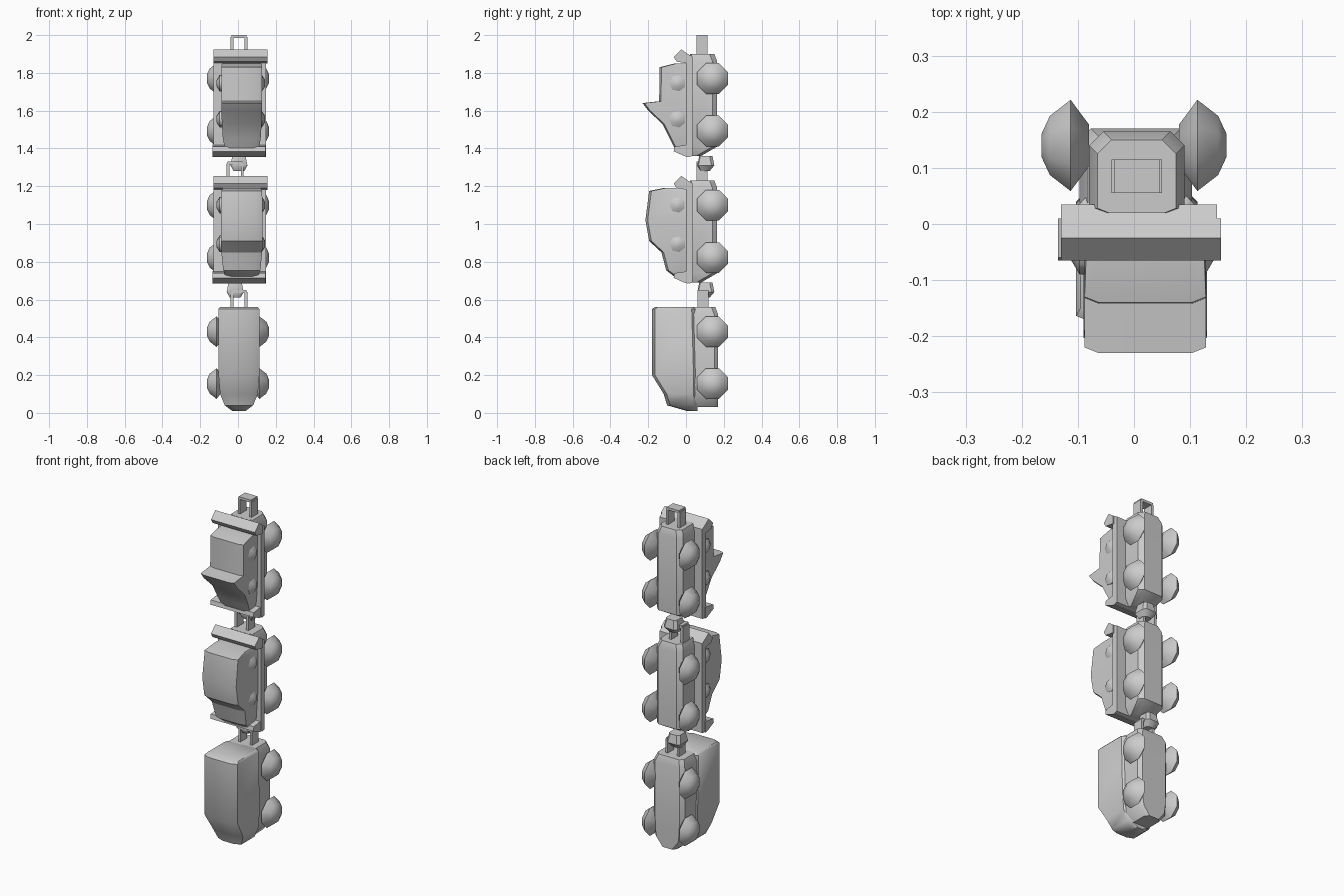
import bpy, bmesh, math

if "Cube" in bpy.data.objects:
    bpy.data.objects.remove(bpy.data.objects["Cube"])


def finish(name, bm, angle=40):
    bmesh.ops.recalc_face_normals(bm, faces=bm.faces)
    me = bpy.data.meshes.new(name)
    bm.to_mesh(me)
    bm.free()
    ob = bpy.data.objects.new(name, me)
    bpy.context.collection.objects.link(ob)
    bpy.ops.object.select_all(action='DESELECT')
    ob.select_set(True)
    bpy.context.view_layer.objects.active = ob
    bpy.ops.object.shade_smooth_by_angle(angle=math.radians(angle))
    return ob


def skin(name, rings, angle=40):
    """Bridge successive closed rings of points and cap both ends."""
    bm = bmesh.new()
    vs = [[bm.verts.new(p) for p in r] for r in rings]
    n = len(vs[0])
    for a, b in zip(vs, vs[1:]):
        for i in range(n):
            bm.faces.new((a[i], a[(i + 1) % n], b[(i + 1) % n], b[i]))
    bm.faces.new(vs[0])
    bm.faces.new(vs[-1])
    return finish(name, bm, angle)


def loft(name, sections, cx=0.0, cf=0.03, cb=0.02, angle=40):
    """Sections (z, half width, y front, y back) with chamfered corners."""
    rings = []
    for z, w, f, b in sections:
        rings.append([(cx + x, y, z) for x, y in (
            (-w, f + cf * .4), (-w + cf, f), (w - cf, f), (w, f + cf * .4),
            (w, b - cb), (w - cb, b), (-w + cb, b), (-w, b - cb))])
    return skin(name, rings, angle)


def extrude(name, profile, x0, x1):
    """Side profile (y, z) swept along x."""
    return skin(name, [[(x, y, z) for y, z in profile] for x in (x0, x1)], 30)


def lathe_x(name, profile, y, z, side, cx=0.0, n=8):
    rings = [[(cx + side * x, y + r * math.cos(2 * math.pi * (i + .5) / n),
               z + r * math.sin(2 * math.pi * (i + .5) / n)) for i in range(n)]
             for x, r in profile]
    return skin(name, rings, 55)


def box(name, x0, x1, y0, y1, z0, z1):
    return extrude(name, [(y0, z0), (y1, z0), (y1, z1), (y0, z1)], x0, x1)


WHEEL = [(.08, .04), (.113, .088), (.15, .057), (.165, .022)]
SMALL_WHEEL = [(.09, .045), (.112, .045), (.128, .018)]


def wheels(car, zs):
    for z in zs:
        for s in (-1, 1):
            lathe_x(car + "_wheel", WHEEL, .14, z, s)


def coupling_loop(car, x, y, z):
    # square ring standing on the end of a car
    box(car + "_loop_left", x - .045, x - .03, y - .03, y + .03, z, z + .09)
    box(car + "_loop_right", x + .03, x + .045, y - .03, y + .03, z, z + .09)
    box(car + "_loop_bar", x - .04, x + .04, y - .03, y + .03, z + .085, z + .1)


def coupling_hook(car, x, y, z):
    # tapered knob hanging below a car, with its pin
    loft(car + "_hook", [(z - .06, .028, y - .025, y + .025),
                         (z - .03, .045, y - .04, y + .05),
                         (z + .02, .035, y - .03, y + .04)], x, .015, .015)


# lead engine: rounded cab on a boxy chassis
loft("engine_cab", [(.01, .035, .005, .06), (.04, .075, -.10, .06),
                    (.10, .10, -.118, .06), (.20, .108, -.18, .06),
                    (.55, .108, -.18, .05), (.56, .10, -.165, .04)], .005, .04)
loft("engine_chassis", [(.03, .05, .03, .17), (.08, .09, .03, .17),
                        (.15, .10, .03, .17), (.52, .10, .03, .17),
                        (.56, .085, .03, .155)], .003, .02, .02)
wheels("engine", (.155, .43))
coupling_loop("engine", .005, .09, .55)


def wagon(car, z, dx):
    # chassis
    loft(car + "_chassis", [(z, .06, .02, .08), (z + .05, .085, .02, .165),
                            (z + .50, .085, .02, .165),
                            (z + .54, .07, .02, .15)], .005, .02, .025)
    # deck with upturned end lips
    extrude(car + "_deck", [(.035, z), (.035, z + .525), (.01, z + .54),
                            (.0, z + .53), (.0, z + .01), (.015, z - .005)],
            -.13, .148)
    extrude(car + "_upper_lip", [(.01, z + .54), (-.025, z + .565),
                                 (-.065, z + .525), (-.05, z + .50),
                                 (.01, z + .49)], -.13, .155)
    extrude(car + "_lower_lip", [(.01, z - .005), (-.01, z + .0),
                                 (-.065, z + .025), (-.06, z + .05),
                                 (.01, z + .06)], -.135, .145)
    wheels(car, (z + .132, z + .41))
    coupling_loop(car, dx, .085, z + .54)
    coupling_hook(car, dx, .10, z - .02)


# two wagons, one above the other
wagon("middle_wagon", .69, -.015)
wagon("upper_wagon", 1.36, .005)

# carried vehicles: van below, pickup above
loft("carried_van", [(.72, .085, -.06, .01), (.755, .098, -.105, .01),
                     (.90, .108, -.13, .01), (.91, .11, -.195, .01),
                     (1.02, .11, -.215, .01), (1.175, .108, -.195, .01),
                     (1.19, .10, -.12, .01)], .02, .03, .01)
van = bpy.data.objects["carried_van"]
for v in van.data.vertices:  # slope the windscreen
    if .89 < v.co.z < .905 and v.co.y < -.1:
        v.co.z -= .05
loft("carried_pickup", [(1.38, .085, -.05, .01), (1.45, .10, -.085, .01),
                        (1.53, .105, -.125, .01), (1.60, .108, -.20, .01),
                        (1.64, .108, -.23, .01), (1.65, .108, -.142, .01),
                        (1.83, .108, -.14, .01), (1.85, .105, -.06, .01)],
     .02, .025, .01)
for name, zs in (("van", (.895, 1.10)), ("pickup", (1.555, 1.745))):
    for z in zs:
        for s in (-1, 1):
            lathe_x(name + "_wheel", SMALL_WHEEL, -.045, z, s, .015, 7)
